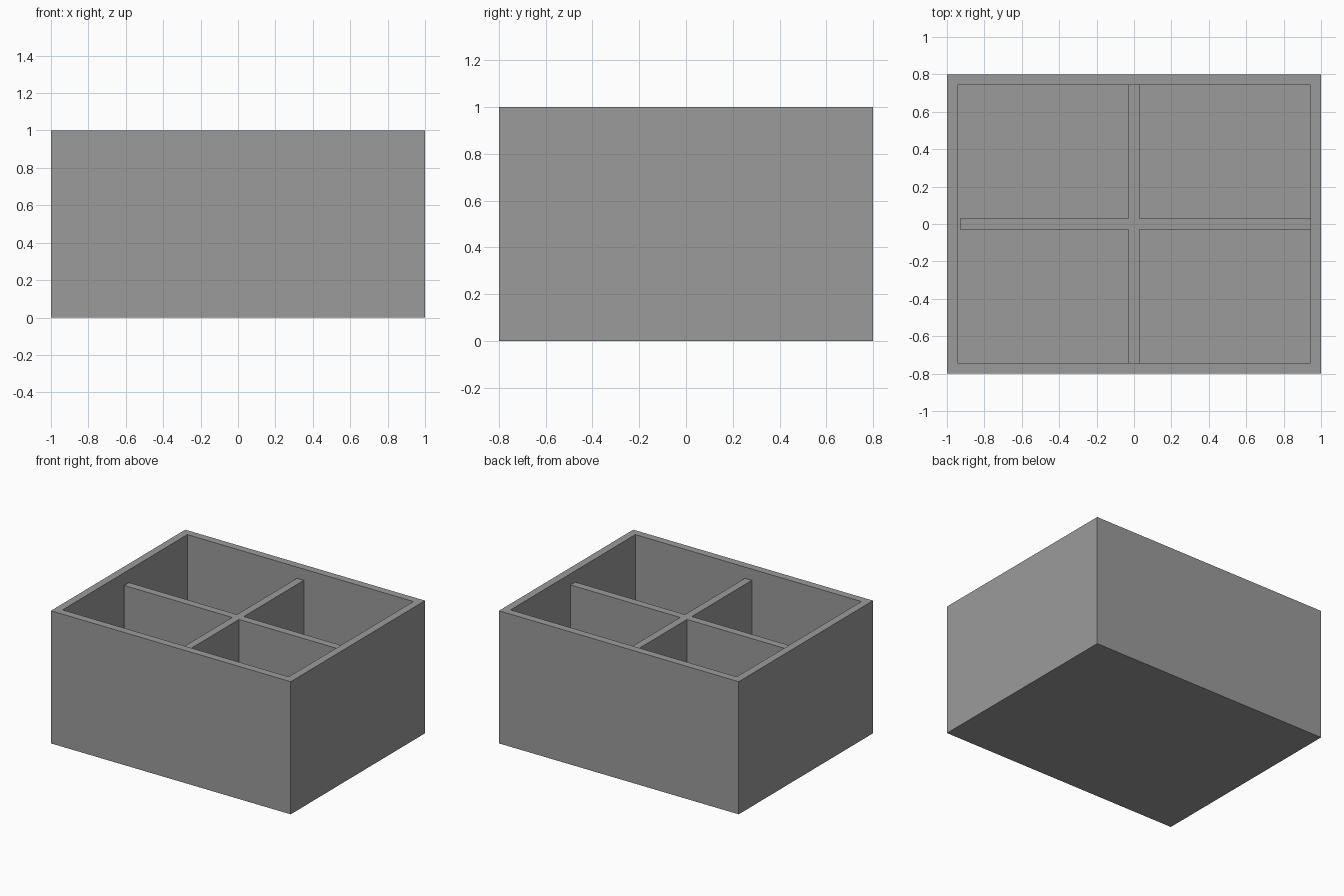
import bpy, bmesh

if "Cube" in bpy.data.objects:
    bpy.data.objects.remove(bpy.data.objects["Cube"])

WALL = 0.057          # wall, floor and divider thickness
HX, HY, H = 1.0, 0.8, 1.0
IX, IY = HX - WALL, HY - WALL
DIVIDER_TOP = 0.915

grey = bpy.data.materials.new("mid grey")
grey.diffuse_color = (0.33, 0.33, 0.33, 1)
grey.use_nodes = True
grey.node_tree.nodes["Principled BSDF"].inputs["Base Color"].default_value = grey.diffuse_color


def finish(name, bm):
    bmesh.ops.recalc_face_normals(bm, faces=bm.faces)
    mesh = bpy.data.meshes.new(name)
    bm.to_mesh(mesh)
    bm.free()
    mesh.materials.append(grey)
    bpy.context.collection.objects.link(bpy.data.objects.new(name, mesh))


# Open box: inset the top face and push it down to the floor
bm = bmesh.new()
bmesh.ops.create_cube(bm, size=1)
for v in bm.verts:
    v.co = (v.co.x * 2 * HX, v.co.y * 2 * HY, (v.co.z + 0.5) * H)
top = max(bm.faces, key=lambda f: f.calc_center_median().z)
bmesh.ops.inset_region(bm, faces=[top], thickness=WALL, use_even_offset=True)
well = bmesh.ops.extrude_discrete_faces(bm, faces=[top])["faces"][0]
for v in well.verts:
    v.co.z = WALL
finish("box", bm)

# Cross-shaped divider: one profile, with a small gap at its left end
t = WALL / 2
left = -0.93
profile = [(-t, -IY), (t, -IY), (t, -t), (IX, -t), (IX, t), (t, t),
           (t, IY), (-t, IY), (-t, t), (left, t), (left, -t), (-t, -t)]
bm = bmesh.new()
base = bm.faces.new([bm.verts.new((x, y, WALL)) for x, y in profile])
extruded = bmesh.ops.extrude_face_region(bm, geom=[base], use_keep_orig=True)
for v in extruded["geom"]:
    if isinstance(v, bmesh.types.BMVert):
        v.co.z = DIVIDER_TOP
finish("cross_divider", bm)
